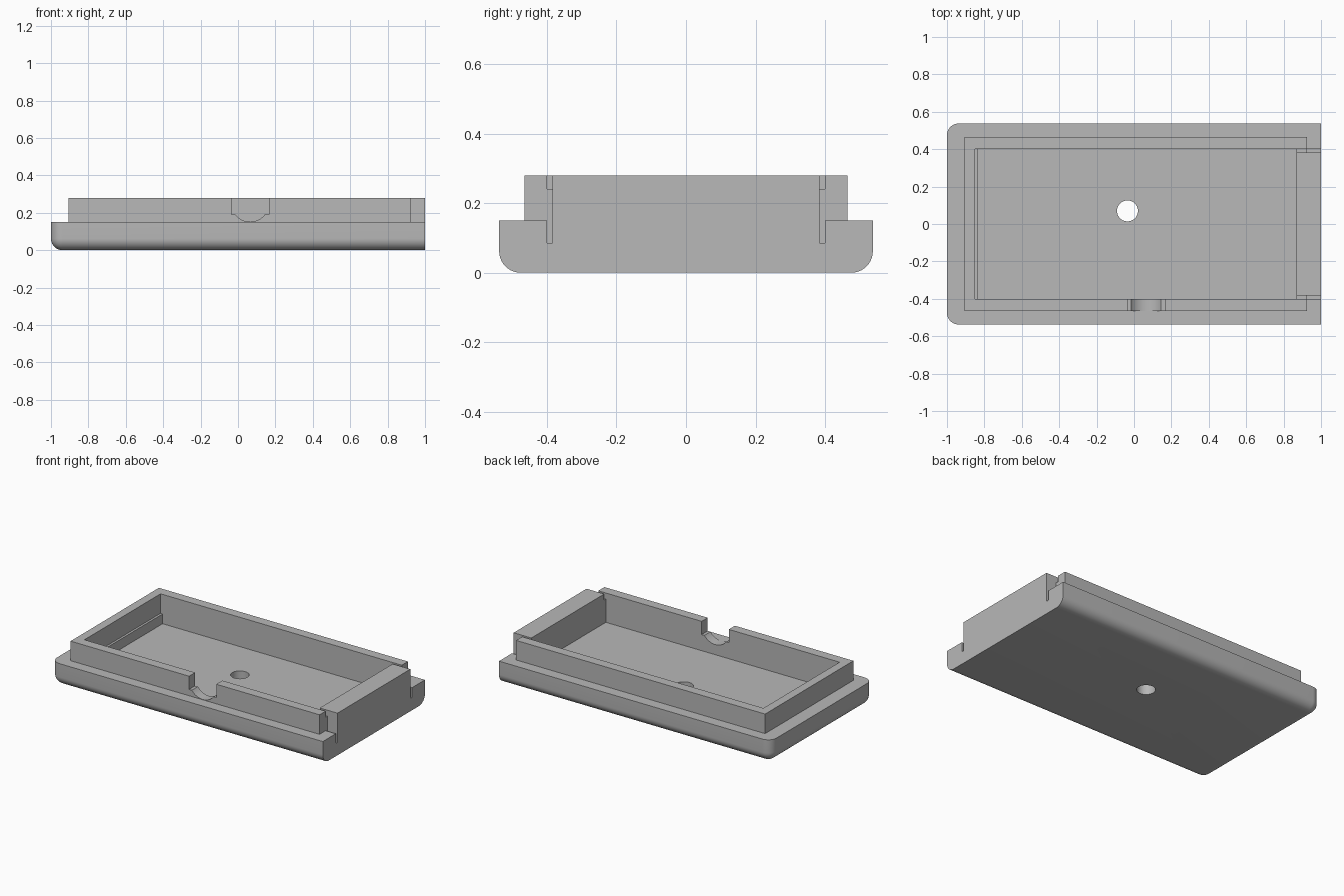
import bpy
import bmesh
import math

if "Cube" in bpy.data.objects:
    bpy.data.objects.remove(bpy.data.objects["Cube"], do_unlink=True)

GREY = (0.48, 0.48, 0.48, 1)
grey = bpy.data.materials.new("plain grey")
grey.use_nodes = True
grey.diffuse_color = GREY
grey.node_tree.nodes["Principled BSDF"].inputs["Base Color"].default_value = GREY

BASE_TOP, RIM_TOP, FLOOR = 0.15, 0.28, 0.085
INNER_Y, WALL_Y = 0.40, 0.383
END_X, RIM_END = 0.87, 0.925


def finish(name, bm):
    bmesh.ops.recalc_face_normals(bm, faces=bm.faces)
    mesh = bpy.data.meshes.new(name)
    bm.to_mesh(mesh)
    bm.free()
    mesh.materials.append(grey)
    obj = bpy.data.objects.new(name, mesh)
    bpy.context.collection.objects.link(obj)
    return obj


def prism(name, points, offset):
    """Extrude a closed outline by an offset vector."""
    bm = bmesh.new()
    face = bm.faces.new([bm.verts.new(p) for p in points])
    ext = bmesh.ops.extrude_face_region(bm, geom=[face])
    verts = [g for g in ext["geom"] if isinstance(g, bmesh.types.BMVert)]
    bmesh.ops.translate(bm, verts=verts, vec=offset)
    return finish(name, bm)


def box(name, x, y, z):
    outline = [(x[0], y[0], z[0]), (x[1], y[0], z[0]),
               (x[1], y[1], z[0]), (x[0], y[1], z[0])]
    return prism(name, outline, (0, 0, z[1] - z[0]))


def activate(obj):
    bpy.ops.object.select_all(action="DESELECT")
    obj.select_set(True)
    bpy.context.view_layer.objects.active = obj


def cut(obj, cutter):
    mod = obj.modifiers.new("cut", "BOOLEAN")
    mod.operation = "DIFFERENCE"
    mod.solver = "EXACT"
    mod.object = cutter
    activate(obj)
    bpy.ops.object.modifier_apply(modifier=mod.name)
    bpy.data.objects.remove(cutter, do_unlink=True)


# Base tray: rounded below and at the closed end, flat at the other end
base = box("base_tray", (-1, 1), (-0.537, 0.537), (0, BASE_TOP))
bm = bmesh.new()
bm.from_mesh(base.data)
rounded = []
for e in bm.edges:
    mid = (e.verts[0].co + e.verts[1].co) / 2
    if mid.x < 0.9 and mid.z < BASE_TOP - 0.01:
        rounded.append(e)
bmesh.ops.bevel(bm, geom=rounded, offset=0.062, segments=10, profile=0.5,
                affect="EDGES", clamp_overlap=True)
bm.to_mesh(base.data)
bm.free()

# Cavity, side slots and floor hole
cut(base, box("cavity_cutter", (-0.835, END_X), (-INNER_Y, INNER_Y), (FLOOR, 0.4)))
for side in (-1, 1):
    ys = sorted((side * WALL_Y, side * INNER_Y))
    cut(base, box("slot_cutter", (RIM_END, 1.1), ys, (FLOOR, 0.4)))
HOLE_SIDES = 40
circle = [(-0.035 + 0.056 * math.cos(math.tau * i / HOLE_SIDES),
           0.07 + 0.056 * math.sin(math.tau * i / HOLE_SIDES), -0.1)
          for i in range(HOLE_SIDES)]
cut(base, prism("hole_cutter", circle, (0, 0, 0.4)))

# Raised rim: U shape open toward the end wall
half = [(RIM_END, INNER_Y), (RIM_END, 0.464), (-0.907, 0.464)]
inner = (-0.85, INNER_Y)
outline = half + [(x, -y) for x, y in reversed(half)]
outline += [(inner[0], -inner[1]), inner]
rim = prism("raised_rim", [(x, y, BASE_TOP) for x, y in outline],
            (0, 0, RIM_TOP - BASE_TOP))

# Cable notch in the front rim, with a rounded saddle below
CX, R, CZ = 0.065, 0.1, 0.252
arc = [(CX + R * math.sin(a), CZ - R * math.cos(a))
       for a in [math.radians(-53 + 106 * i / 20) for i in range(21)]]
notch = [(CX - 0.1, 0.4), (CX - 0.1, arc[0][1])] + arc
notch += [(CX + 0.1, arc[-1][1]), (CX + 0.1, 0.4)]
cut(rim, prism("notch_cutter", [(x, -0.6, z) for x, z in notch], (0, 0.3, 0)))

# End wall and the low webs joining it to the rim
box("end_wall", (END_X, 1), (-WALL_Y, WALL_Y), (BASE_TOP, RIM_TOP))
for side, label in ((-1, "right"), (1, "left")):
    ys = sorted((side * WALL_Y, side * INNER_Y))
    box(label + "_web", (END_X, RIM_END), ys, (BASE_TOP, 0.24))
    ys = sorted((side * INNER_Y, side * (INNER_Y + 0.001)))

for obj in (base, rim):
    activate(obj)
    bpy.ops.object.shade_smooth_by_angle(angle=math.radians(30))
